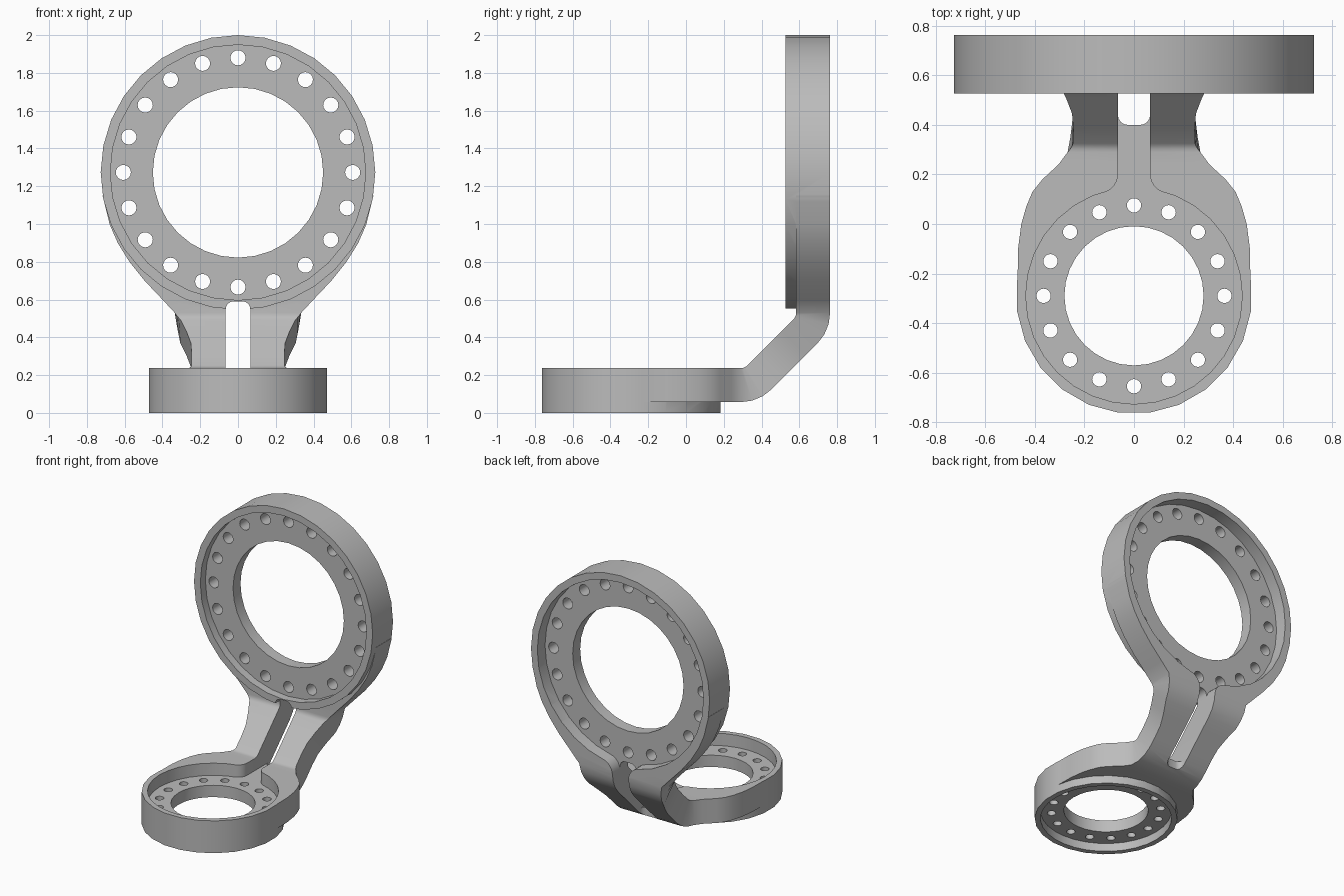
import bpy, bmesh
from math import sin, cos, pi, sqrt, atan2, radians

if "Cube" in bpy.data.objects:
    bpy.data.objects.remove(bpy.data.objects["Cube"], do_unlink=True)

grey = bpy.data.materials.new("plain_grey")
grey.use_nodes = True
colour = (0.5, 0.5, 0.5, 1)
grey.diffuse_color = colour
grey.node_tree.nodes["Principled BSDF"].inputs["Base Color"].default_value = colour


def finish(bm, name):
    bmesh.ops.recalc_face_normals(bm, faces=bm.faces[:])
    mesh = bpy.data.meshes.new(name)
    bm.to_mesh(mesh)
    bm.free()
    mesh.materials.append(grey)
    obj = bpy.data.objects.new(name, mesh)
    bpy.context.collection.objects.link(obj)
    return obj


def prism(name, outlines, axis, lo, hi):
    """Extrude flat outlines along y or z."""
    bm = bmesh.new()
    for pts in outlines:
        ends = []
        for h in (lo, hi):
            ends.append([bm.verts.new((u, v, h) if axis == "z" else (u, h, v)) for u, v in pts])
            bm.faces.new(ends[-1])
        n = len(pts)
        for i in range(n):
            j = (i + 1) % n
            bm.faces.new((ends[0][i], ends[0][j], ends[1][j], ends[1][i]))
    return finish(bm, name)


def circle(v0, r, n, u0=0, turn=0):
    return [(u0 + r * sin((i + turn) * 2 * pi / n), v0 + r * cos((i + turn) * 2 * pi / n)) for i in range(n)]


def combine(target, tool, operation="DIFFERENCE"):
    mod = target.modifiers.new("join", "BOOLEAN")
    mod.operation, mod.solver, mod.object = operation, "EXACT", tool
    bpy.context.view_layer.objects.active = target
    bpy.ops.object.modifier_apply(modifier=mod.name)
    bpy.data.objects.remove(tool, do_unlink=True)


def flare(v0, sign, recess, fillet, reach):
    """Wire channel that widens with two fillets into a round recess."""
    cx = SLOT + fillet
    dist = recess + fillet
    cd = sqrt(dist ** 2 - cx ** 2)
    full = atan2(cd, cx)
    right = [(SLOT, reach)]
    for i in range(7):
        a = pi + full * i / 6
        right.append((cx + fillet * cos(a), cd + fillet * sin(a)))
    right.append((right[-1][0] * 0.9, right[-1][1] * 0.9))
    pts = right + [(-u, d) for u, d in reversed(right)]
    return [(u, v0 + sign * d) for u, d in pts]


def round_end(start, end, r=0.04):
    """Slot outline with rounded corners at its end."""
    s = 1 if end > start else -1
    right = [(SLOT, start)]
    for i in range(5):
        a = pi / 2 * i / 4
        right.append((SLOT - r + r * cos(a), end - s * r + s * r * sin(a)))
    return right + [(-u, v) for u, v in reversed(right)]


SLOT = 0.065
LOW, HIGH = -0.29, 1.273          # ring centres along y and z
BEND1, BEND2 = (0.29, 0.287), (0.533, 0.53)

# Bent arm: sections as (pivot y, pivot z, turn, half width)
sections = [(y, BEND1[1], 0, w) for y, w in (
    (-0.23, 0.47), (-0.1, 0.468), (0, 0.455), (0.07, 0.435), (0.13, 0.41), (0.18, 0.37), (0.24, 0.305))]
sections += [(*BEND1, a, w) for a, w in ((0, 0.268), (15, 0.257), (30, 0.25), (45, 0.246))]
sections += [(p, p - 0.003, 45, w) for p, w in ((0.35, 0.245), (0.41, 0.25), (0.47, 0.273))]
sections += [(*BEND2, a, w) for a, w in ((45, 0.305), (60, 0.315), (75, 0.325), (90, 0.335))]
sections += [(BEND2[0], z, 90, w) for z, w in (
    (0.6, 0.4), (0.7, 0.495), (0.8, 0.575), (0.9, 0.637), (1, 0.68), (1.15, 0.717))]
bm = bmesh.new()
loops = []
for y, z, a, w in sections:
    n = (sin(radians(a)), -cos(radians(a)))
    loops.append([bm.verts.new((x * w, y + r * n[0], z + r * n[1]))
                  for x, r in ((-1, 0.05), (1, 0.05), (1, 0.23), (-1, 0.23))])
for a, b in zip(loops, loops[1:]):
    for i in range(4):
        j = (i + 1) % 4
        bm.faces.new((a[i], a[j], b[j], b[i]))
bm.faces.new(loops[0])
bm.faces.new(loops[-1])
bracket = finish(bm, "bent_ring_bracket")

# Solid discs for the two rings
combine(bracket, prism("small_disc", [circle(LOW, 0.476, 24, turn=0.5)], "z", 0, 0.237), "UNION")
combine(bracket, prism("large_disc", [circle(HIGH, 0.727, 32)], "y", 0.527, 0.763), "UNION")

# Recesses, centre openings and bolt circles
for name, axis, mid, faces, recess, opening, bolt_ring, bolt, count in (
        ("small", "z", LOW, (-0.1, 0.06, 0.147, 0.24), 0.437, 0.281, 0.365, 0.029, 16),
        ("large", "y", HIGH, (0.4, 0.586, 0.673, 0.9), 0.676, 0.451, 0.607, 0.04, 20)):
    rim = [circle(mid, recess, 32)]
    combine(bracket, prism(name + "_recess_a", rim, axis, faces[0], faces[1]))
    combine(bracket, prism(name + "_recess_b", rim, axis, faces[2], faces[3] + 0.02))
    holes = [circle(mid, opening, 32)]
    holes += [circle(v, bolt, 16, u) for u, v in circle(mid, bolt_ring, count)]
    combine(bracket, prism(name + "_holes", holes, axis, faces[0], faces[3]))

# Wire channels and the slot through the bend
combine(bracket, prism("low_channel", [flare(LOW, 1, 0.435, 0.075, 0.73)], "z", 0.147, 0.45))
combine(bracket, prism("high_channel", [flare(HIGH, -1, 0.674, 0.1, 0.8)], "y", 0.673, 0.9))
combine(bracket, prism("slot_low", [round_end(0.9, 0.4)], "z", -0.1, 0.5))
combine(bracket, prism("slot_high", [round_end(0.3, 0.59)], "y", 0.42, 0.9))

# Smooth curved walls, crisp edges
bpy.ops.object.select_all(action="DESELECT")
bracket.select_set(True)
bpy.context.view_layer.objects.active = bracket
bpy.ops.object.shade_smooth_by_angle(angle=radians(30))
